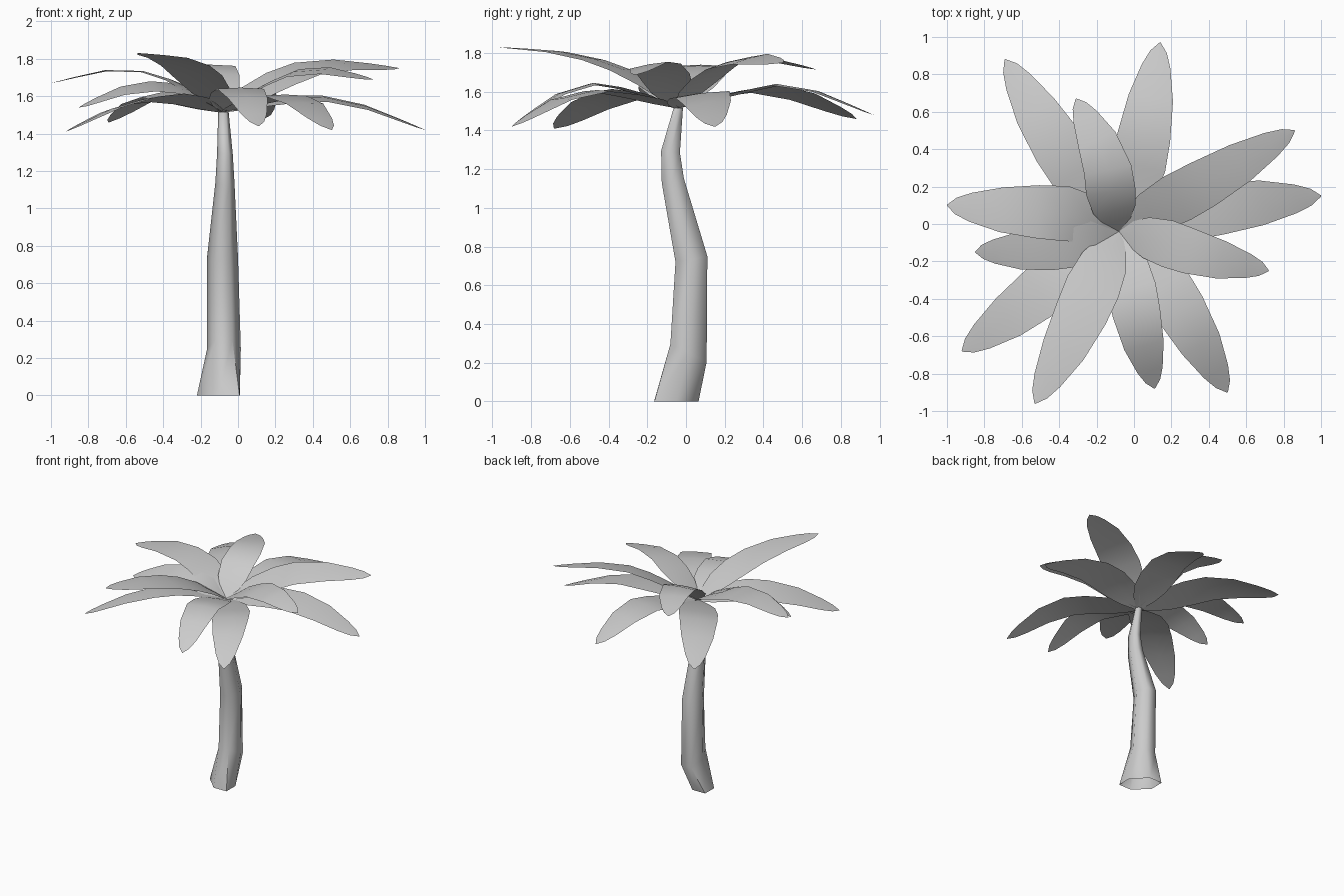
import bpy, bmesh, math
from mathutils import Vector, Matrix

if "Cube" in bpy.data.objects:
    bpy.data.objects.remove(bpy.data.objects["Cube"])


def make_object(name, bm, angle):
    me = bpy.data.meshes.new(name)
    bm.to_mesh(me)
    bm.free()
    ob = bpy.data.objects.new(name, me)
    bpy.context.collection.objects.link(ob)
    bpy.context.view_layer.objects.active = ob
    ob.select_set(True)
    bpy.ops.object.shade_smooth_by_angle(angle=math.radians(angle))
    ob.select_set(False)
    return ob


# Trunk: six-sided rings (x, y, z, radius a, radius b, ellipse turn, slope dz/dy)
rings = [(-0.105, -0.05, 0.00, 0.16, 0.095, -45, 0.0),
         (-0.075, 0.013, 0.25, 0.09, 0.108, 0, -0.5),
         (-0.083, 0.028, 0.735, 0.083, 0.095, 0, 0.18),
         (-0.07, -0.068, 1.14, 0.051, 0.066, 0, 0.2),
         (-0.07, -0.08, 1.29, 0.042, 0.056, 0, -0.1),
         (-0.078, -0.04, 1.515, 0.028, 0.028, 0, 0.0)]
bm = bmesh.new()
loops = []
for x, y, z, ra, rb, turn, slope in rings:
    rot = Matrix.Rotation(math.radians(turn), 3, 'Z')
    shift = 1 if turn else 0
    loop = []
    for i in range(6):
        a = (i + shift) * math.tau / 6
        d = rot @ Vector((ra * math.cos(a), rb * math.sin(a), 0))
        loop.append(bm.verts.new((x + d.x, y + d.y, z + slope * d.y)))
    loops.append(loop)
for a, b in zip(loops, loops[1:]):
    for i in range(6):
        j = (i + 1) % 6
        bm.faces.new((a[i], a[j], b[j], b[i]))
bm.faces.new(loops[-1])
make_object("trunk", bm, 75)


# Leaf outline: (fraction of length, full width)
PROFILE = [(0, 0.04), (0.1, 0.17), (0.2, 0.255), (0.35, 0.295), (0.5, 0.285),
           (0.7, 0.24), (0.87, 0.155), (0.95, 0.09), (1, 0.006)]
BASE = Vector((-0.08, -0.04, 1.515))


def spline(pts, u):
    """Smooth curve through the points, u from 0 to 1."""
    n = len(pts) - 1
    k = min(int(u * n), n - 1)
    t = u * n - k
    p1, p2 = pts[k], pts[k + 1]
    p0 = pts[k - 1] if k else 2 * p1 - p2
    p3 = pts[k + 2] if k + 2 <= n else 2 * p2 - p1
    return 0.5 * (2 * p1 + (p2 - p0) * t + (2 * p0 - 5 * p1 + 4 * p2 - p3) * t * t
                  + (3 * p1 - p0 - 3 * p2 + p3) * t ** 3)


def at_length(pts, f):
    """Point at fraction f of the curve's length."""
    s = [spline(pts, i / 60) for i in range(61)]
    d = [0]
    for a, b in zip(s, s[1:]):
        d.append(d[-1] + (b - a).length)
    for i in range(60):
        if d[i + 1] >= f * d[-1] - 1e-9:
            return s[i].lerp(s[i + 1], (f * d[-1] - d[i]) / (d[i + 1] - d[i]))
    return s[-1]


def leaf(name, points, scale=1.0, roll=0):
    pts = [BASE] + [Vector(p) for p in points]
    bm = bmesh.new()
    rows = []
    for f, w in PROFILE:
        c = at_length(pts, f)
        tan = (at_length(pts, min(f + 0.04, 1)) - at_length(pts, max(f - 0.04, 0))).normalized()
        side = tan.cross(Vector((0, 0, 1))).normalized()
        side = Matrix.Rotation(math.radians(roll), 3, tan) @ side
        up = side.cross(tan)
        h = w * scale / 2
        rows.append([bm.verts.new(c - side * h), bm.verts.new(c + up * h * 0.05),
                     bm.verts.new(c + side * h)])
    for a, b in zip(rows, rows[1:]):
        for i in range(2):
            bm.faces.new((a[i], a[i + 1], b[i + 1], b[i]))
    make_object(name, bm, 50)


# Crown: midrib points from near the trunk to the tip, width scale, roll
leaves = [
    ([(-0.28, 0.24, 1.59), (-0.46, 0.50, 1.605), (-0.69, 0.88, 1.46)], 1, -8),
    ([(-0.12, 0.15, 1.70), (-0.16, 0.36, 1.77), (-0.31, 0.67, 1.715)], 0.9, 0),
    ([(0.01, 0.26, 1.59), (0.07, 0.56, 1.63), (0.14, 0.97, 1.48)], 1, 0),
    ([(0.20, 0.12, 1.68), (0.47, 0.27, 1.765), (0.86, 0.50, 1.75)], 0.95, 14),
    ([(0.25, 0.05, 1.58), (0.58, 0.10, 1.57), (1.0, 0.15, 1.42)], 1, 7),
    ([(0.13, -0.09, 1.65), (0.38, -0.17, 1.74), (0.72, -0.25, 1.69)], 0.87, 10),
    ([(0.14, -0.29, 1.58), (0.31, -0.56, 1.59), (0.50, -0.90, 1.42)], 0.95, 0),
    ([(-0.03, -0.27, 1.60), (0.03, -0.55, 1.63), (0.11, -0.88, 1.44)], 0.9, 0),
    ([(-0.33, -0.23, 1.59), (-0.61, -0.45, 1.55), (-0.92, -0.68, 1.41)], 1, 9),
    ([(-0.19, -0.27, 1.68), (-0.33, -0.58, 1.79), (-0.53, -0.96, 1.83)], 1, 0),
    ([(-0.28, -0.10, 1.63), (-0.55, -0.14, 1.645), (-0.85, -0.15, 1.54)], 0.85, -13),
    ([(-0.33, 0.05, 1.67), (-0.63, 0.07, 1.74), (-1.0, 0.10, 1.67)], 1, 0),
]
for i, (points, scale, roll) in enumerate(leaves):
    leaf(f"palm_leaf_{i + 1}", points, scale, roll)
